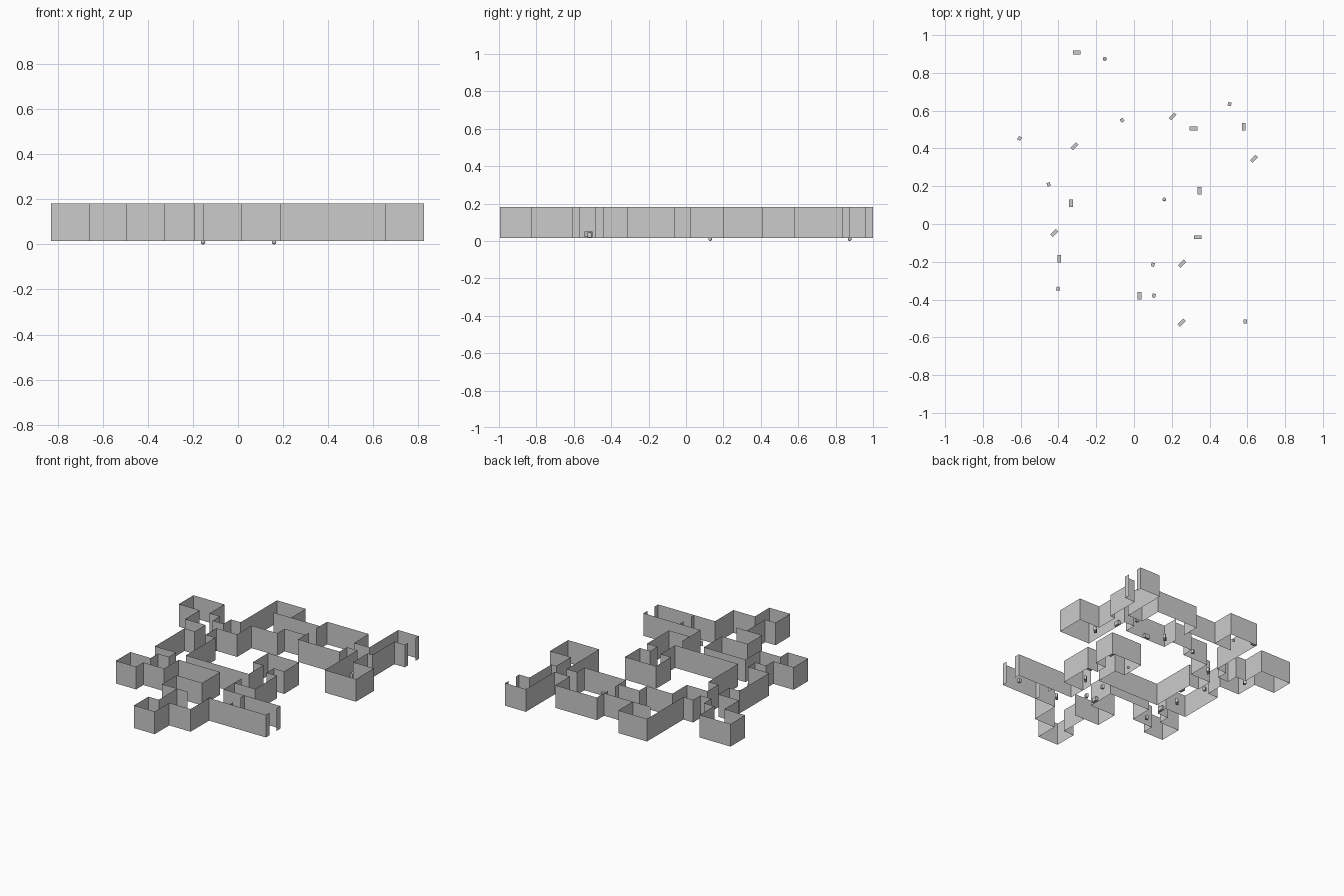
import bpy, bmesh, math
from mathutils import Matrix

if "Cube" in bpy.data.objects:
    bpy.data.objects.remove(bpy.data.objects["Cube"])

Z0, Z1 = 0.015, 0.182


def finish(name, bm):
    me = bpy.data.meshes.new(name)
    bm.to_mesh(me)
    bm.free()
    ob = bpy.data.objects.new(name, me)
    bpy.context.collection.objects.link(ob)
    return ob


def wall(name, start, runs):
    """Thin upright sheet; runs alternate target x / target y, axis letter first."""
    bm = bmesh.new()
    axis = 0 if runs[0] == "x" else 1
    pts, p = [tuple(start)], list(start)
    for v in runs[1:]:
        p[axis] = v
        pts.append(tuple(p))
        axis = 1 - axis
    cols = [(bm.verts.new((x, y, Z0)), bm.verts.new((x, y, Z1))) for x, y in pts]
    for a, b in zip(cols, cols[1:]):
        bm.faces.new((a[0], b[0], b[1], a[1]))
    return finish(name, bm)


def box(name, x, y, sx, sy, z0, z1, deg=0):
    bm = bmesh.new()
    m = (Matrix.Translation((x, y, (z0 + z1) / 2)) @ Matrix.Rotation(math.radians(deg), 4, "Z")
         @ Matrix.Diagonal((sx, sy, z1 - z0, 1)))
    bmesh.ops.create_cube(bm, size=1, matrix=m)
    return finish(name, bm)


# north-east rooms
wall("northeast_outer_wall", (.78, .875),
     ["y", .835, .695, .58, .655, .41, .825, .2, .57, .58, .485, .495, .145, .62])
wall("northeast_inner_wall", (.145, .705),
     ["y", .835, .485, .665, .61, 1.0, .78, .96])

# walls around the central courtyard and the south corridor
wall("courtyard_wall", (.145, .58),
     ["x", -.025, .495, -.235, .325, -.405, .2, -.325, -.145, .19, .025, .105, .2,
      .36, .025, .275, -.06, .36, -.315, .19, -.44, .655, -.485])
wall("corridor_stub_wall", (.19, -.315), ["y", -.23])

# southern and western outline
wall("south_wall", (.655, -.57),
     ["y", -.61, .19, -.825, .015, -.995, -.155, -.825, -.07, -.61])
wall("west_wall", (.015, -.61),
     ["x", -.195, -.44, .015, -.23, -.325, -.4, -.494, -.485, -.66, -.315, -.494,
      -.23, -.405, -.145, -.578, .2, -.494, .325, -.66, .495, -.83, .665, -.578,
      .495, -.494, .41, -.405, .495, -.325, .92, -.09, .75])
wall("north_partition", (-.235, .75), ["x", .145])

# door jambs inside the south corridor
wall("door_jamb_upper", (.36, -.44), ["y", -.485])
wall("door_jamb_lower", (.36, -.57), ["y", -.61])

# chests standing against walls
for x, y, deg in [(-.302, .908, 0), (.315, .506, 0), (.338, -.07, 0), (.581, .515, 90),
                  (.347, .177, 90), (-.333, .11, 90), (-.396, -.185, 90), (.029, -.38, 90)]:
    box("chest", x, y, .04, .02, Z0, .045, deg)

# diagonal props in the middle of rooms
for x, y in [(-.315, .411), (.205, .57), (.635, .345), (-.422, -.048),
             (.255, -.21), (.252, -.522)]:
    box("diagonal_prop", x, y, .042, .018, .02, .05, 45)

# small props
for x, y, deg in [(-.063, .549, 30), (.506, .635, -15), (-.606, .453, -30), (-.452, .21, 20),
                  (-.402, -.343, -15), (.1, -.215, -15), (.105, -.379, -15), (.588, -.516, 0)]:
    box("small_prop", x, y, .018, .02, .018, .045, deg)

# round markers at floor level
for x, y in [(-.155, .875), (.16, .13)]:
    bm = bmesh.new()
    bmesh.ops.create_uvsphere(bm, u_segments=12, v_segments=8, radius=.01,
                              matrix=Matrix.Translation((x, y, .01)))
    finish("round_marker", bm)
